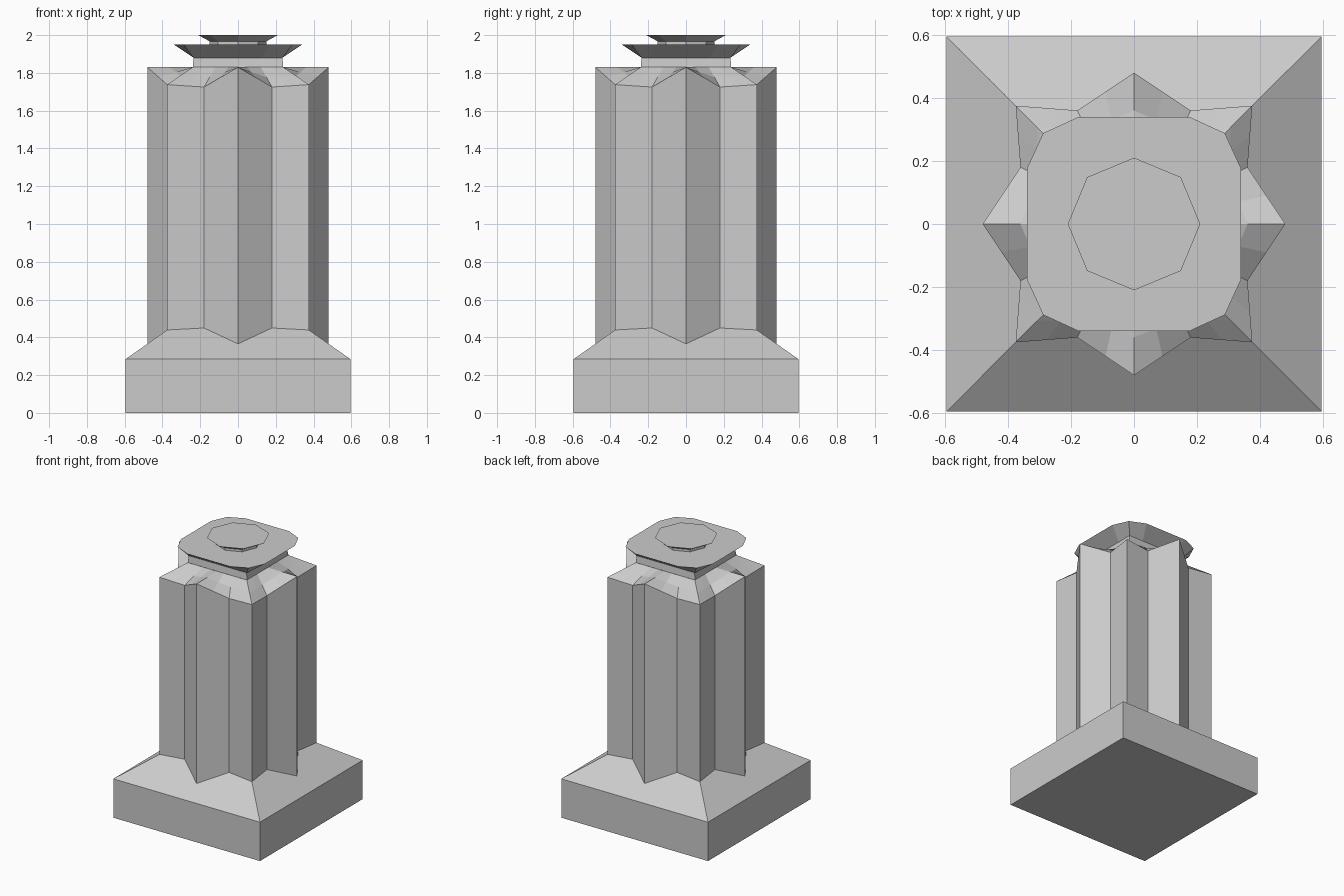
import bpy, bmesh
from math import cos, sin, pi

if "Cube" in bpy.data.objects:
    bpy.data.objects.remove(bpy.data.objects["Cube"])


def loft(name, rings, cap_bottom=False, cap_top=False):
    """Skin a stack of equally sized closed rings of 3D points."""
    bm = bmesh.new()
    vs = [[bm.verts.new(p) for p in ring] for ring in rings]
    n = len(rings[0])
    for lo, hi in zip(vs, vs[1:]):
        for i in range(n):
            j = (i + 1) % n
            bm.faces.new((lo[i], lo[j], hi[j], hi[i]))
    if cap_bottom:
        bm.faces.new(vs[0][::-1])
    if cap_top:
        bm.faces.new(vs[-1])
    mesh = bpy.data.meshes.new(name)
    bm.to_mesh(mesh)
    bm.free()
    obj = bpy.data.objects.new(name, mesh)
    bpy.context.collection.objects.link(obj)
    return obj


def four_fold(quarter):
    """Repeat a quarter outline around the z axis."""
    pts, q = [], quarter
    for _ in range(4):
        pts += q
        q = [(-y, x) for x, y in q]
    return pts


def with_midpoints(pts):
    out = []
    for (x, y), (u, v) in zip(pts, pts[1:] + pts[:1]):
        out += [(x, y), ((x + u) / 2, (y + v) / 2)]
    return out


def reach(p):
    return max(abs(p[0]), abs(p[1]))


def squared(pts, half):
    """Push an outline radially onto a square."""
    return [(x * half / reach((x, y)), y * half / reach((x, y))) for x, y in pts]


def at(pts, z):
    return [(x, y, z) for x, y in pts]


# Pointed, sixteen-sided outline of the shaft
star = four_fold([(0.48, 0), (0.36, 0.18), (0.375, 0.375), (0.18, 0.36)])
slope_ring = [(x, y, 0.285 + 0.7 * (0.595 - reach((x, y)))) for x, y in star]

# Square base with sloping top
square = squared(star, 0.595)
loft("base", [at(square, 0), at(square, 0.285), slope_ring], cap_bottom=True)

# Fluted shaft, with peaked upper ends
shaft_top = [(x, y, 1.83 - 0.875 * (0.48 - reach((x, y)))) for x, y in star]
loft("shaft", [slope_ring, shaft_top])

# Faceted shoulder rising to the square neck
fine = with_midpoints(star)
outer = [(x, y, 1.83 - 0.875 * (0.48 - reach((x, y)))) for x, y in fine]
inner = at(squared(fine, 0.24), 1.83)
middle = [tuple((a + b) / 2 for a, b in zip(p, q)) for p, q in zip(outer, inner)]
loft("shoulder", [outer, middle, inner])

# Square neck flaring into a twelve-sided slab
neck = four_fold([(0.235, -0.12), (0.235, 0.12), (0.235, 0.235)])
slab = four_fold([(0.34, -0.175), (0.34, 0.175), (0.288, 0.288)])
loft("neck", [at([(x * 1.02, y * 1.02) for x, y in neck], 1.83), at(neck, 1.88)])
loft("slab", [at(neck, 1.88), at(slab, 1.95)], cap_top=True)


# Octagonal finial
def octagon(r, z):
    return [(r * cos(i * pi / 4), r * sin(i * pi / 4), z) for i in range(8)]


loft("finial", [octagon(0.15, 1.95), octagon(0.15, 1.967), octagon(0.21, 2.0)], cap_top=True)
